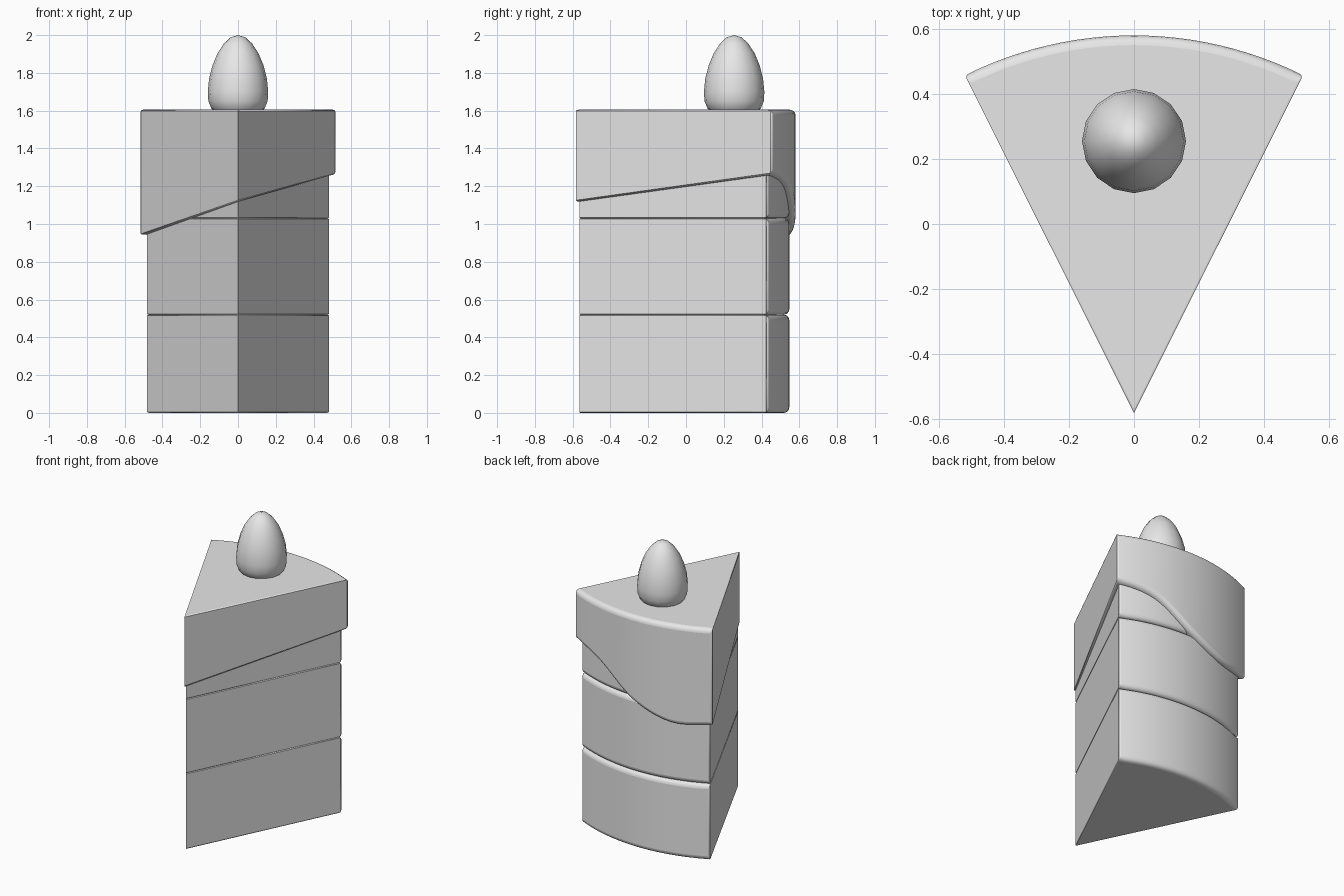
import bpy, bmesh, math

cube = bpy.data.objects.get("Cube")
if cube:
    bpy.data.objects.remove(cube)

grey = bpy.data.materials.new("plain grey")
grey.use_nodes = True
tone = (0.8, 0.8, 0.8, 1)
grey.diffuse_color = tone
grey.node_tree.nodes["Principled BSDF"].inputs["Base Color"].default_value = tone

SEGMENTS = 24


def finish(name, bm, angle=40):
    bmesh.ops.recalc_face_normals(bm, faces=bm.faces)
    mesh = bpy.data.meshes.new(name)
    bm.to_mesh(mesh)
    bm.free()
    mesh.materials.append(grey)
    obj = bpy.data.objects.new(name, mesh)
    bpy.context.collection.objects.link(obj)
    bpy.ops.object.select_all(action="DESELECT")
    obj.select_set(True)
    bpy.context.view_layer.objects.active = obj
    bpy.ops.object.shade_smooth_by_angle(angle=math.radians(angle))
    return obj


def wedge(name, tip_y, radius, half_angle, top, tip_bottom, bottom_at, round_arc, round_side):
    """Pie slice whose curved back has rounded rims and whose cut sides stay crisp."""
    bm = bmesh.new()
    weight = bm.edges.layers.float.new("bevel_weight_edge")
    upper = [bm.verts.new((0, tip_y, top))]
    lower = [bm.verts.new((0, tip_y, tip_bottom))]
    for i in range(SEGMENTS + 1):
        t = i / SEGMENTS
        a = half_angle * (1 - 2 * t)
        x, y = radius * math.sin(a), tip_y + radius * math.cos(a)
        upper.append(bm.verts.new((x, y, top)))
        lower.append(bm.verts.new((x, y, bottom_at(t))))
    count = len(upper)
    bm.faces.new(upper)
    for i in range(1, count - 1):
        bm.faces.new((lower[0], lower[i], lower[i + 1]))
    for i in range(count):
        j = (i + 1) % count
        bm.faces.new((upper[i], upper[j], lower[j], lower[i]))
        for ring in (upper, lower):
            edge = bm.edges.get((ring[i], ring[j]))
            edge[weight] = 1 if i and j else round_side / round_arc
    for i in (1, count - 1):
        bm.edges.get((upper[i], lower[i]))[weight] = 0.4
    obj = finish(name, bm)
    bevel = obj.modifiers.new("rounded rims", "BEVEL")
    bevel.limit_method = "WEIGHT"
    bevel.width = round_arc
    bevel.segments = 4
    bevel.use_clamp_overlap = False
    # Round the rims before the smoothing step
    obj.modifiers.move(len(obj.modifiers) - 1, 0)
    return obj


# Stacked sponge layers
floors = [0, 0.52, 1.03, 1.57]
for name, low, high in zip(("bottom_sponge", "middle_sponge", "top_sponge"), floors, floors[1:]):
    wedge(name, -0.565, 1.112, math.radians(25.9), high, low, lambda t: low, 0.03, 0.004)


# Icing with a drooping lower edge across the curved back
droop = [1.265, 1.2, 1.02, 0.925, 0.94]


def icing_edge(t):
    k = min(int(t * 4), 3)
    u = t * 4 - k
    p0, p1, p2, p3 = (droop[min(max(k + d, 0), 4)] for d in (-1, 0, 1, 2))
    return p1 + 0.5 * u * (p2 - p0 + u * (2 * p0 - 5 * p1 + 4 * p2 - p3
                                          + u * (3 * (p1 - p2) + p3 - p0)))


wedge("icing", -0.582, 1.162, math.radians(26.57), 1.605, 1.12, icing_edge, 0.03, 0.006)

# Egg-shaped topping, turned from a profile
profile = [(0, 1.56), (0.1, 1.575), (0.14, 1.61), (0.157, 1.65), (0.16, 1.7), (0.153, 1.77),
           (0.135, 1.84), (0.108, 1.905), (0.075, 1.955), (0.04, 1.988), (0, 2)]
bm = bmesh.new()
points = [bm.verts.new((r, 0.255, z)) for r, z in profile]
edges = [bm.edges.new(pair) for pair in zip(points, points[1:])]
bmesh.ops.spin(bm, geom=points + edges, cent=(0, 0.255, 0), axis=(0, 0, 1),
               angle=math.tau, steps=16)
bmesh.ops.remove_doubles(bm, verts=bm.verts, dist=0.001)
finish("egg_topping", bm, 60)
